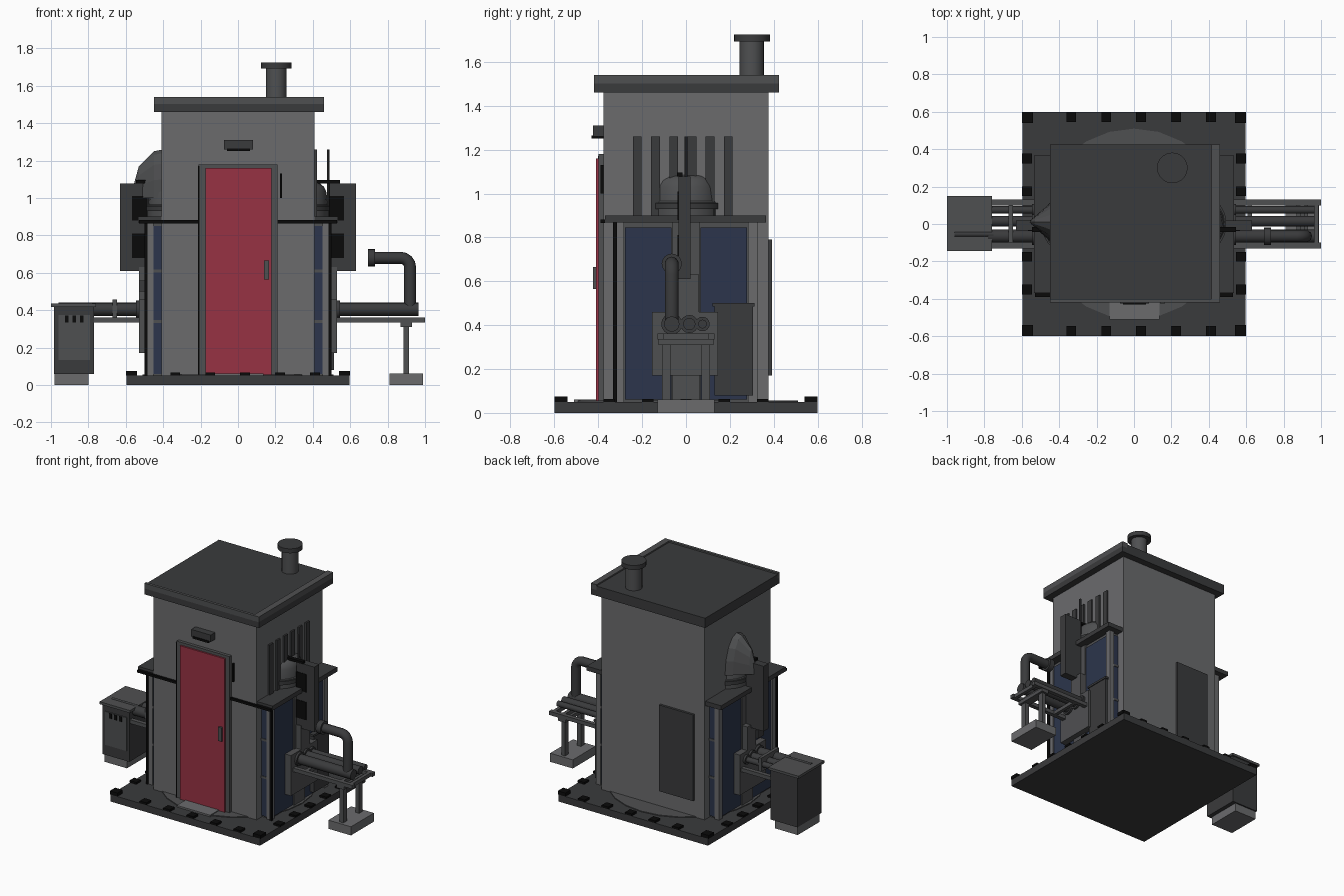
import bpy, bmesh, math
from mathutils import Vector

if "Cube" in bpy.data.objects:
    bpy.data.objects.remove(bpy.data.objects["Cube"])


def material(name, rgb):
    m = bpy.data.materials.new(name)
    m.diffuse_color = (*rgb, 1)
    m.use_nodes = True
    m.node_tree.nodes["Principled BSDF"].inputs["Base Color"].default_value = m.diffuse_color
    return m


RED = material("red_paint", (0.31, 0.032, 0.057))
BLUE = material("blue_panel", (0.025, 0.036, 0.072))
BLACK = material("black_rubber", (0.003, 0.003, 0.003))
LIGHT = material("light_grey", (0.145, 0.147, 0.152))
MID = material("mid_grey", (0.078, 0.08, 0.083))
DARK = material("dark_grey", (0.042, 0.043, 0.045))


def finish(name, bm, mat=MID, smooth=False):
    bmesh.ops.recalc_face_normals(bm, faces=bm.faces)
    me = bpy.data.meshes.new(name)
    bm.to_mesh(me)
    bm.free()
    ob = bpy.data.objects.new(name, me)
    bpy.context.collection.objects.link(ob)
    me.materials.append(mat)
    if smooth:
        bpy.ops.object.select_all(action='DESELECT')
        ob.select_set(True)
        bpy.context.view_layer.objects.active = ob
        bpy.ops.object.shade_smooth_by_angle(angle=math.radians(35))
    return ob


def box(name, x, y, z, mat=MID):
    """Box from (min, max) ranges on each axis."""
    bm = bmesh.new()
    bmesh.ops.create_cube(bm, size=1)
    for v in bm.verts:
        v.co = Vector([(r[0] + r[1]) / 2 + c * abs(r[1] - r[0]) for r, c in zip((x, y, z), v.co)])
    return finish(name, bm, mat)


def rod(name, a, b, r, n=16, mat=DARK):
    """Cylinder between two points."""
    a, b = Vector(a), Vector(b)
    bm = bmesh.new()
    bmesh.ops.create_cone(bm, cap_ends=True, segments=n, radius1=r, radius2=r, depth=(b - a).length)
    q = (b - a).to_track_quat('Z', 'Y')
    for v in bm.verts:
        v.co = q @ v.co + (a + b) / 2
    return finish(name, bm, mat, True)


def lathe(name, profile, cx, cy, n=20, mat=MID):
    """Solid of revolution about a vertical axis; profile is (radius, z)."""
    bm = bmesh.new()
    rings = [[bm.verts.new((cx + r * math.cos(2 * math.pi * i / n), cy + r * math.sin(2 * math.pi * i / n), z))
              for i in range(n)] for r, z in profile]
    for lo, hi in zip(rings, rings[1:]):
        for i in range(n):
            bm.faces.new((lo[i], lo[(i + 1) % n], hi[(i + 1) % n], hi[i]))
    bm.faces.new(rings[0])
    bm.faces.new(rings[-1])
    return finish(name, bm, mat, True)


# ground plate, round pad, clamps round the edge
box("base_plate", (-0.595, 0.595), (-0.6, 0.6), (0, 0.05), DARK)
lathe("round_pad", [(0.51, 0.045), (0.51, 0.056)], 0, 0, 24)
for s in (-1, 1):
    for t in (-1, 1):
        box("corner_clamp", (s * 0.57 - 0.03, s * 0.57 + 0.03), (t * 0.57 - 0.03, t * 0.57 + 0.03), (0.05, 0.075), BLACK)
    for i in range(-2, 3):
        c = i * 0.187 + 0.038
        box("edge_clamp", (c - 0.026, c + 0.026), (s * 0.573 - 0.027, s * 0.573 + 0.027), (0.05, 0.066), BLACK)
        c = i * 0.175
        box("edge_clamp", (s * 0.573 - 0.027, s * 0.573 + 0.027), (c - 0.026, c + 0.026), (0.05, 0.064), BLACK)

# tower and roof
box("tower", (-0.41, 0.41), (-0.375, 0.375), (0.05, 1.47), LIGHT)
box("roof_slab", (-0.45, 0.46), (-0.42, 0.425), (1.46, 1.502), DARK)
box("roof_deck", (-0.45, 0.42), (-0.41, 0.425), (1.5, 1.53), DARK)
box("roof_lip_right", (0.415, 0.46), (-0.42, 0.425), (1.5, 1.54))
box("roof_lip_front", (-0.45, 0.46), (-0.42, -0.4), (1.5, 1.54))
lathe("chimney", [(0.055, 1.5), (0.055, 1.695)], 0.205, 0.3)
lathe("chimney_cap", [(0.082, 1.693), (0.082, 1.725)], 0.205, 0.3, 20, DARK)

# front door
box("door_frame", (-0.21, 0.21), (-0.398, -0.37), (0.055, 1.18))
box("door", (-0.175, 0.18), (-0.41, -0.39), (0.056, 1.16), RED)
box("door_seal", (-0.215, -0.205), (-0.4, -0.37), (0.055, 1.17), BLACK)
box("door_handle", (0.14, 0.165), (-0.425, -0.405), (0.565, 0.665))
box("door_step", (-0.13, 0.135), (-0.51, -0.38), (0.05, 0.062), LIGHT)
box("lamp", (-0.075, 0.08), (-0.425, -0.37), (1.26, 1.31), DARK)
box("lamp_hood", (-0.06, 0.065), (-0.43, -0.37), (1.25, 1.265), BLACK)
box("door_sensor", (0.225, 0.236), (-0.39, -0.37), (1.0, 1.13), BLACK)
for s in (-1, 1):
    box("front_cable", sorted((s * 0.21, s * 0.53)), (-0.39, -0.37), (0.865, 0.882), BLACK)

# back access panel
box("back_panel", (-0.33, -0.06), (0.37, 0.392), (0.17, 0.79), DARK)

# glazed bays, vessels and bus plates on both sides
for s in (-1, 1):
    def sx(a, b):
        return sorted((s * a, s * b))
    box("bay_core", sx(0.4, 0.475), (-0.31, 0.31), (0.05, 0.87))
    box("bay_ledge", sx(0.4, 0.535), (-0.37, 0.365), (0.868, 0.9), DARK)
    for t in (-1, 1):
        box("bay_side_glass", sx(0.47, 0.483), sorted((t * 0.065, t * 0.278)), (0.06, 0.845), BLUE)
        box("bay_end_glass", sx(0.41, 0.452), sorted((t * 0.3, t * 0.318)), (0.06, 0.85), BLUE)
        box("bay_post", sx(0.453, 0.49), sorted((t * 0.283, t * 0.325)), (0.05, 0.87), LIGHT)
        for z in (0.34, 0.61):
            box("bay_glazing_bar", sx(0.41, 0.455), sorted((t * 0.3, t * 0.322)), (z - 0.008, z + 0.008))
    box("bay_corner_strip", sx(0.485, 0.5), (-0.332, -0.315), (0.05, 0.87), BLACK)
    box("bay_mullion", sx(0.47, 0.49), (-0.062, 0.062), (0.05, 0.87))
    lathe("pressure_vessel", [(0.16, 0.89), (0.16, 0.96), (0.155, 0.965), (0.148, 1.03),
                              (0.135, 1.06), (0.11, 1.08), (0.05, 1.092), (0.05, 1.1)], s * 0.325, 0)
    lathe("vessel_band", [(0.17, 0.93), (0.17, 0.957)], s * 0.325, 0, 20, DARK)
    box("bus_plate", sx(0.49, 0.632), (-0.035, 0.02), (0.61, 1.078), DARK)
    for z in (0.68, 0.88):
        box("bus_pad", sx(0.49, 0.568), (-0.038, 0.01), (z, z + 0.13), BLACK)
    box("bus_bracket", sx(0.41, 0.545), (-0.042, -0.015), (1.078, 1.095), BLACK)
    rod("aerial", (s * 0.482, 0, 0.89), (s * 0.482, 0, 1.26 if s > 0 else 1.19), 0.007, 8)
    # pipe bundle and its support rails
    box("bulkhead", sx(0.48, 0.53), (-0.155, 0.145), (0.17, 0.46))
    box("junction_box", sx(0.48, 0.53), (-0.04, 0.06), (0.46, 0.63))
    end = 0.965 if s > 0 else 0.78
    for y, r in ((-0.065, 0.035), (0.015, 0.028), (0.075, 0.02)):
        rod("pipe", (s * 0.5, y, 0.405), (s * end, y, 0.405), r)
        rod("pipe_collar", (s * 0.525, y, 0.405), (s * 0.545, y, 0.405), r + 0.013)
    for y in (-0.115, 0.115):
        box("pipe_rail", sx(0.5, 1.0 if s > 0 else 0.78), (y - 0.015, y + 0.015), (0.335, 0.362))

# wall vents and low cabinet on the right
for i in range(6):
    y = -0.222 + i * 0.083
    box("vent_slat", (0.4, 0.422), (y - 0.02, y + 0.02), (0.9, 1.26), DARK)
box("low_cabinet", (0.47, 0.512), (0.13, 0.305), (0.08, 0.49), DARK)
box("low_cabinet_lid", (0.47, 0.518), (0.12, 0.312), (0.485, 0.5), DARK)

# right pipe stand and bent exhaust pipe
box("stand_foot", (0.81, 0.99), (-0.13, 0.13), (0, 0.062), LIGHT)
for y in (-0.09, 0.09):
    box("stand_leg", (0.885, 0.915), (y - 0.02, y + 0.02), (0.06, 0.335))
box("stand_head", (0.87, 0.93), (-0.125, 0.125), (0.31, 0.337))
for x in (0.62, 0.9, 0.975):
    box("rail_crossbar", (x - 0.012, x + 0.012), (-0.13, 0.13), (0.335, 0.362))
curve = bpy.data.curves.new("exhaust_pipe", 'CURVE')
curve.dimensions = '3D'
curve.bevel_depth, curve.bevel_resolution, curve.use_fill_caps = 0.032, 3, True
curve.materials.append(DARK)
path = [(0.92, 0.4)] + [(0.87 + 0.05 * math.cos(a * math.pi / 8), 0.63 + 0.05 * math.sin(a * math.pi / 8))
                        for a in range(5)] + [(0.72, 0.68)]
sp = curve.splines.new('POLY')
sp.points.add(len(path) - 1)
for p, (x, z) in zip(sp.points, path):
    p.co = (x, -0.065, z, 1)
bpy.context.collection.objects.link(bpy.data.objects.new("exhaust_pipe", curve))
rod("exhaust_flange", (0.695, -0.065, 0.68), (0.733, -0.065, 0.68), 0.046)

# left service cabinet
box("cabinet_plinth", (-0.98, -0.8), (-0.12, 0.13), (0, 0.062), LIGHT)
box("cabinet", (-0.985, -0.77), (-0.135, 0.14), (0.06, 0.42), DARK)
box("cabinet_lid", (-1.0, -0.758), (-0.145, 0.15), (0.418, 0.436))
box("cabinet_door", (-0.96, -0.79), (-0.141, -0.13), (0.135, 0.375))
for x in (-0.915, -0.875, -0.835):
    box("cabinet_vent", (x - 0.01, x + 0.01), (-0.144, -0.13), (0.335, 0.372), BLACK)
rod("lid_pipe", (-0.96, -0.055, 0.428), (-0.75, -0.055, 0.428), 0.014)
box("pipe_clamp", (-0.67, -0.648), (-0.1, 0.1), (0.36, 0.458))
box("wall_valve", (-0.53, -0.48), (-0.13, -0.06), (0.5, 0.56), DARK)

# tapering hood on the left wall: half rings shrinking outward to a point
bm = bmesh.new()
rings = []
for x, w, h in ((-0.4, 0.14, 0.26), (-0.45, 0.1, 0.25), (-0.53, 0.03, 0.17), (-0.555, 0.01, 0.08)):
    rings.append([bm.verts.new((x, 0.01 + w * math.cos(math.pi * i / 8), 1.0 + h * math.sin(math.pi * i / 8)))
                  for i in range(9)])
for a, b in zip(rings, rings[1:]):
    for i in range(9):
        j = (i + 1) % 9
        bm.faces.new((a[i], a[j], b[j], b[i]))
bm.faces.new(rings[0])
bm.faces.new(rings[-1])
finish("wall_hood", bm)
